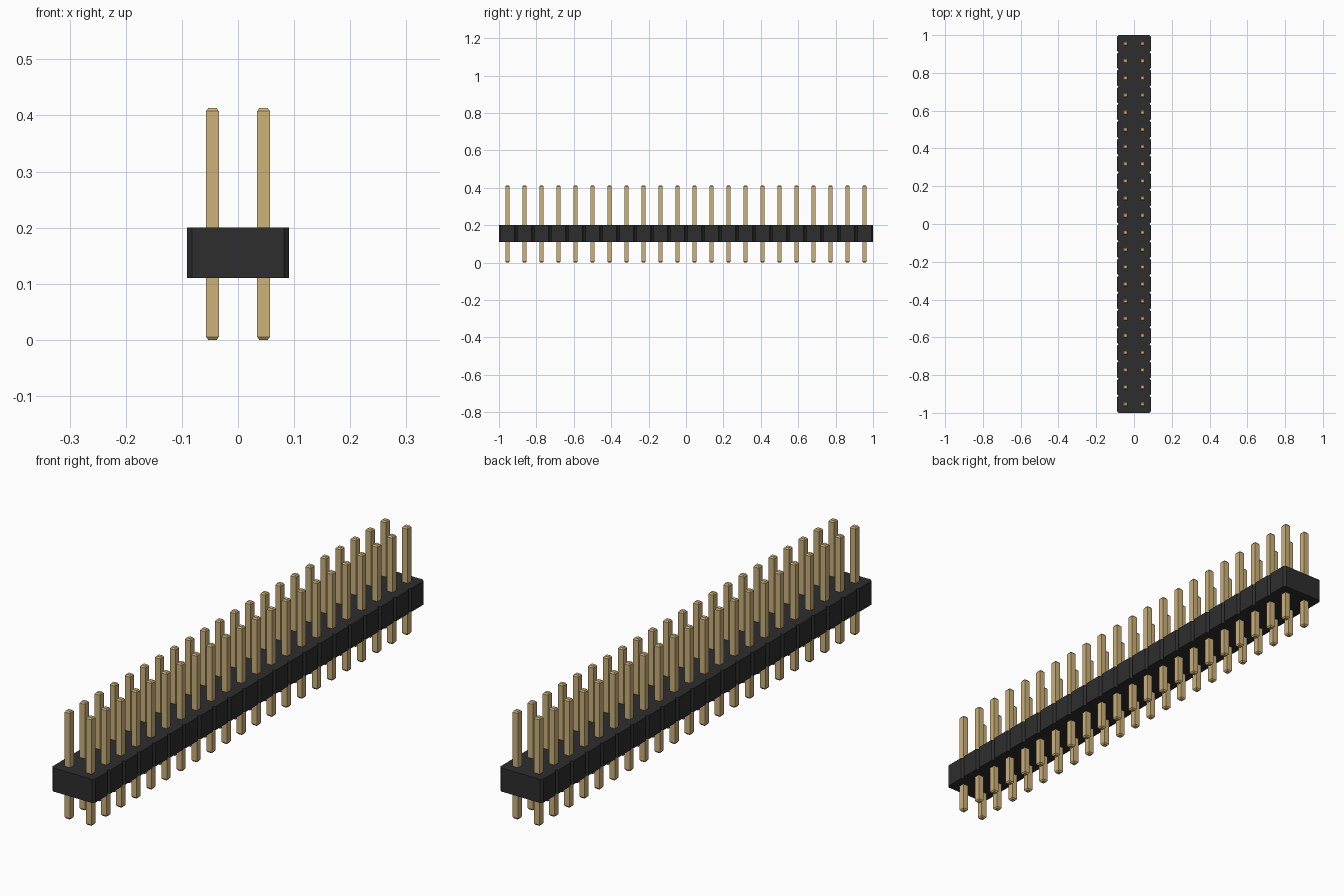
import bpy
import bmesh

cube = bpy.data.objects.get("Cube")
if cube:
    bpy.data.objects.remove(cube, do_unlink=True)

ROWS = 22
PITCH = 2 / ROWS
BODY_Z = (0.11, 0.20)
PIN_TOP = 0.413
PIN_HALF = 0.0115
TIP = 0.0055        # height of the tapered pin ends
NOTCH = 0.009       # corner cut between neighbouring segments


def material(name, rgb):
    mat = bpy.data.materials.new(name)
    mat.use_nodes = True
    colour = (*rgb, 1)
    mat.diffuse_color = colour
    mat.node_tree.nodes["Principled BSDF"].inputs["Base Color"].default_value = colour
    return mat


def finish(name, bm, mat):
    bmesh.ops.recalc_face_normals(bm, faces=bm.faces)
    mesh = bpy.data.meshes.new(name)
    bm.to_mesh(mesh)
    bm.free()
    mesh.materials.append(mat)
    obj = bpy.data.objects.new(name, mesh)
    bpy.context.collection.objects.link(obj)
    return obj


black = material("black plastic", (0.027, 0.027, 0.027))
gold = material("gold metal", (0.61, 0.445, 0.195))

# Housing: notched outline running up the right edge and down the left
right_edge = []
for i in range(ROWS):
    y0 = -1 + i * PITCH
    if i == 0:
        right_edge.append((PITCH - NOTCH, y0))
    right_edge += [(PITCH, y0 + NOTCH), (PITCH, y0 + PITCH - NOTCH),
                   (PITCH - NOTCH, y0 + PITCH)]
outline = right_edge + [(-x, y) for x, y in reversed(right_edge)]

bm = bmesh.new()
base = bm.faces.new([bm.verts.new((x, y, BODY_Z[0])) for x, y in outline])
extruded = bmesh.ops.extrude_face_region(bm, geom=[base], use_keep_orig=True)
top = [v for v in extruded["geom"] if isinstance(v, bmesh.types.BMVert)]
bmesh.ops.translate(bm, verts=top, vec=(0, 0, BODY_Z[1] - BODY_Z[0]))
finish("housing", bm, black)

# Square pin with tapered ends, built as stacked square rings
bm = bmesh.new()
rings = []
for z, h in ((0, PIN_HALF - 0.004), (TIP, PIN_HALF),
             (PIN_TOP - TIP, PIN_HALF), (PIN_TOP, PIN_HALF - 0.004)):
    rings.append([bm.verts.new((sx * h, sy * h, z))
                  for sx, sy in ((-1, -1), (1, -1), (1, 1), (-1, 1))])
for low, high in zip(rings, rings[1:]):
    for k in range(4):
        n = (k + 1) % 4
        bm.faces.new((low[k], low[n], high[n], high[k]))
bm.faces.new(rings[0])
bm.faces.new(rings[-1])

# Two columns of pins, repeated along the housing
pins = finish("pins", bm, gold)
pins.location = (-PITCH / 2, -1 + PITCH / 2, 0)
for name, count, offset in (("columns", 2, (PITCH, 0, 0)),
                            ("rows", ROWS, (0, PITCH, 0))):
    array = pins.modifiers.new(name, "ARRAY")
    array.count = count
    array.use_relative_offset = False
    array.use_constant_offset = True
    array.constant_offset_displace = offset
